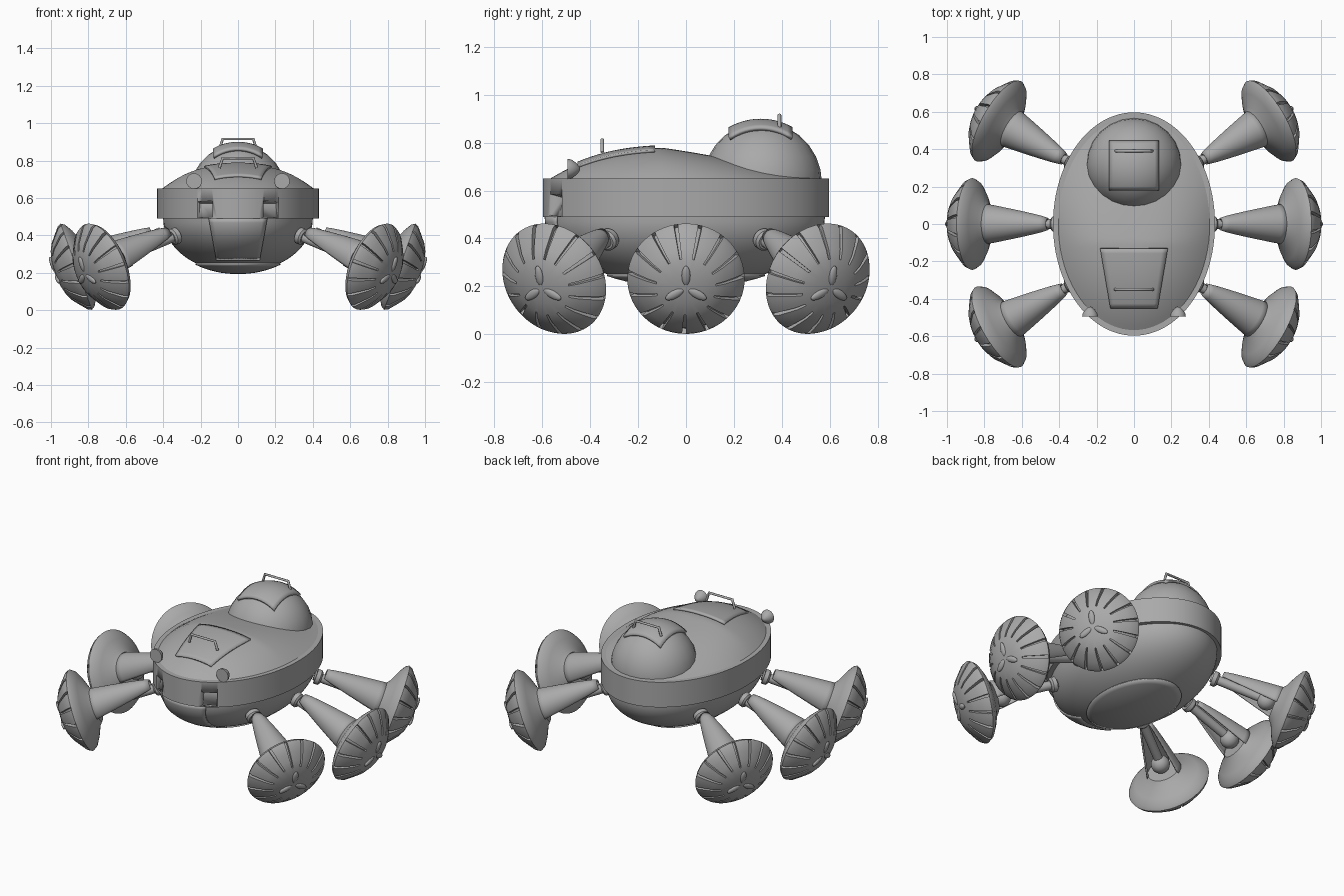
import bpy, bmesh
from math import sin, cos, pi, sqrt, radians
from mathutils import Matrix, Vector

cube = bpy.data.objects.get("Cube")
if cube:
    bpy.data.objects.remove(cube)

grey = bpy.data.materials.new("plain grey")
grey.use_nodes = True
COLOUR = (0.4, 0.4, 0.4, 1)
grey.diffuse_color = COLOUR
grey.node_tree.nodes["Principled BSDF"].inputs["Base Color"].default_value = COLOUR


def finish(name, bm, matrix=Matrix(), angle=35, fix=True):
    if fix:
        bmesh.ops.recalc_face_normals(bm, faces=bm.faces)
    mesh = bpy.data.meshes.new(name)
    bm.to_mesh(mesh)
    bm.free()
    mesh.materials.append(grey)
    obj = bpy.data.objects.new(name, mesh)
    bpy.context.collection.objects.link(obj)
    obj.matrix_world = matrix
    bpy.ops.object.select_all(action='DESELECT')
    obj.select_set(True)
    bpy.context.view_layer.objects.active = obj
    bpy.ops.object.shade_smooth_by_angle(angle=radians(angle))
    return obj


def grid(func, nu, nv, wrap=False):
    """Surface through func(u, v), with u and v from 0 to 1."""
    bm = bmesh.new()
    rows = [[bm.verts.new(func(i / nu, j / nv)) for i in range(nu + (not wrap))]
            for j in range(nv + 1)]
    for a, b in zip(rows, rows[1:]):
        for i in range(nu):
            k = (i + 1) % len(a)
            bm.faces.new((a[i], a[k], b[k], b[i]))
    bmesh.ops.remove_doubles(bm, verts=bm.verts, dist=0.0001)
    return bm


def thicken(obj, depth, offset=0):
    mod = obj.modifiers.new("thickness", 'SOLIDIFY')
    mod.thickness, mod.offset = depth, offset


def lathe(profile, steps):
    """Turn (distance, radius) points about the local x axis."""
    def point(u, v):
        d, r = profile[round(v * (len(profile) - 1))]
        return d, r * sin(2 * pi * u), r * cos(2 * pi * u)
    return grid(point, steps, len(profile) - 1, True)


def ellipsoid(name, centre, size, matrix=Matrix()):
    bm = bmesh.new()
    bmesh.ops.create_uvsphere(bm, u_segments=24, v_segments=14, radius=1)
    return finish(name, bm, matrix @ Matrix.Translation(centre) @ Matrix.Diagonal((*size, 1)), 80)


# Lower hull
def hull(u, v, grow=1.0):
    a, b = 2 * pi * u, v * pi / 2
    return (grow * 0.4 * cos(a) * cos(b), grow * 0.58 * sin(a) * cos(b), 0.49 - grow * 0.29 * sin(b))

finish("lower_hull", grid(hull, 72, 20, True))
belly = finish("belly_plate", grid(lambda u, v: hull(u, 0.62 + 0.38 * v, 1.01), 64, 8, True))
thicken(belly, 0.009)


def front_panel(u, v):
    z = 0.27 + 0.22 * v
    x = (u - 0.5) * (0.23 + 0.08 * v)
    depth = (0.49 - z) / 0.29
    return x, -0.586 * sqrt(max(0, 1 - depth ** 2 - (x / 0.4) ** 2)), z

thicken(finish("front_panel", grid(front_panel, 12, 10)), 0.009)

# Wide belt with two lamp pockets cut into its nose
bm = bmesh.new()
bmesh.ops.create_cone(bm, cap_ends=True, segments=96, radius1=1, radius2=1, depth=1)
bmesh.ops.transform(bm, verts=bm.verts,
                    matrix=Matrix.Translation((0, 0, 0.57)) @ Matrix.Diagonal((0.433, 0.597, 0.16, 1)))
belt = finish("hull_belt", bm)
for side in (-1, 1):
    bm = bmesh.new()
    bmesh.ops.create_cube(bm, size=1)
    place = (Matrix.Translation((side * 0.185, -0.565, 0.545)) @ Matrix.Rotation(side * 0.35, 4, 'Z')
             @ Matrix.Rotation(-0.25, 4, 'X') @ Matrix.Diagonal((0.09, 0.13, 0.085, 1)))
    cutter = finish("pocket_cutter", bm, place)
    cutter.hide_render = True
    cutter.display_type = 'WIRE'
    cut = belt.modifiers.new("pocket", 'BOOLEAN')
    cut.operation, cut.object, cut.solver = 'DIFFERENCE', cutter, 'EXACT'
    bpy.context.view_layer.objects.active = belt
    bpy.ops.object.modifier_apply(modifier=cut.name)
    bpy.data.objects.remove(cutter)


# Upper deck, highest ahead of the middle and sloping to the rear
def deck_height(x, y):
    t = min(1, sqrt((x / 0.405) ** 2 + (y / 0.567) ** 2))
    slope = min(1, 1 - 1.25 * (y + 0.1)) if y > -0.1 else 1
    return 0.65 + 0.13 * (1 - t ** 2.7) * slope


def deck(u, v):
    x, y = 0.405 * v * cos(2 * pi * u), 0.567 * v * sin(2 * pi * u)
    return x, y, deck_height(x, y)

finish("upper_deck", grid(deck, 80, 24, True))


def hatch(u, v):
    y = -0.45 + 0.32 * v
    x = (u - 0.5) * (0.25 + 0.11 * v)
    return x, y, deck_height(x, y) + 0.005

thicken(finish("deck_hatch", grid(hatch, 12, 12)), 0.012)

# Rear dome with a raised roof plate
DOME = Vector((0, 0.318, 0.63))
ellipsoid("rear_dome", DOME, (0.256, 0.25, 0.256))


def roof(u, v):
    x, y = (u - 0.5) * 0.26, (v - 0.5) * 0.26
    return x, y + 0.312, DOME.z + sqrt(0.262 ** 2 - x * x - y * y)

thicken(finish("roof_plate", grid(roof, 12, 12)), 0.016)


# Grab handles
def handle(name, y, low, high):
    curve = bpy.data.curves.new(name, 'CURVE')
    curve.dimensions = '3D'
    curve.bevel_depth, curve.bevel_resolution = 0.008, 2
    line = curve.splines.new('POLY')
    line.points.add(3)
    for p, (x, z) in zip(line.points, ((-0.1, low), (-0.082, high), (0.082, high), (0.1, low))):
        p.co = (x, y, z, 1)
    curve.materials.append(grey)
    bpy.context.collection.objects.link(bpy.data.objects.new(name, curve))

handle("roof_handle", 0.39, 0.855, 0.915)
handle("deck_handle", -0.35, 0.76, 0.812)

# Headlamps: rounded at the back, flat in front
LAMP = [(0, 0), (0, 0.042), (0.015, 0.04), (0.035, 0.027), (0.05, 0.01), (0.053, 0)]
for side, label in ((1, "left"), (-1, "right")):
    finish(label + "_headlamp", lathe(LAMP, 24),
           Matrix.Translation((side * 0.235, -0.495, 0.69)) @ Matrix.Rotation(pi / 2, 4, 'Z'))

# Wheel and leg shapes, all about the local x axis
WHEEL = [(-0.1, 0), (-0.1, 0.095), (-0.075, 0.125), (-0.045, 0.19), (-0.02, 0.232), (0, 0.245),
         (0.02, 0.235), (0.05, 0.2), (0.08, 0.163), (0.1, 0.125), (0.114, 0.07), (0.12, 0)]
ROD = [(-0.5, 0), (-0.5, 0.027), (-0.09, 0.027), (-0.09, 0)]
COLLAR = [(-0.49, 0), (-0.49, 0.045), (-0.465, 0.045), (-0.455, 0.035), (-0.455, 0)]


def wheel():
    """Dish wheel with wedge grooves sunk into its outer rim."""
    bm = lathe(WHEEL, 90)
    bmesh.ops.recalc_face_normals(bm, faces=bm.faces)
    chosen = []
    for f in bm.faces:
        c = f.calc_center_median()
        spoke = int((Vector((c.z, c.y)).angle_signed(Vector((1, 0))) % (2 * pi)) / (2 * pi) * 90)
        if c.x > 0 and Vector((c.y, c.z)).length > 0.14 and spoke % 6 == 3:
            chosen.append(f)
    made = bmesh.ops.extrude_face_region(bm, geom=chosen)["geom"]
    bmesh.ops.delete(bm, geom=chosen, context='FACES')
    for v in made:
        if isinstance(v, bmesh.types.BMVert):
            v.co = Vector((v.co.x - 0.014, v.co.y * 0.92, v.co.z * 0.92))
    return bm


def fender(u, v):
    """Tapered hood over the rod, open underneath."""
    a = radians(-115 + 230 * u)
    r = 0.028 + 0.075 * v ** 0.85
    return -0.44 + 0.36 * v, r * sin(a), r * cos(a) + 0.03 * (1 - v)


# Six legs, splayed at the front and rear
for side, label in ((1, "left"), (-1, "right")):
    for end, row in ((-1, "front"), (0, "middle"), (1, "rear")):
        name = row + "_" + label
        yaw = radians(30 * end)
        x, y = (0.725, 0.55 * end) if end else (0.865, 0)
        if side < 0:
            yaw = pi - yaw
        place = (Matrix.Translation((side * x, y, 0.232)) @ Matrix.Rotation(yaw, 4, 'Z')
                 @ Matrix.Rotation(radians(20), 4, 'Y'))
        finish(name + "_wheel", wheel(), place, 30)
        finish(name + "_rod", lathe(ROD, 20), place)
        finish(name + "_collar", lathe(COLLAR, 24), place)
        ellipsoid(name + "_joint", (-0.15, 0, -0.005), (0.055, 0.055, 0.055), place)
        thicken(finish(name + "_fender", grid(fender, 28, 10), place), 0.01)
        for k in range(3):
            spin = place @ Matrix.Rotation(2 * pi * k / 3, 4, 'X')
            ellipsoid(name + "_hub_petal", (0.115, 0, 0.055), (0.012, 0.018, 0.043), spin)
